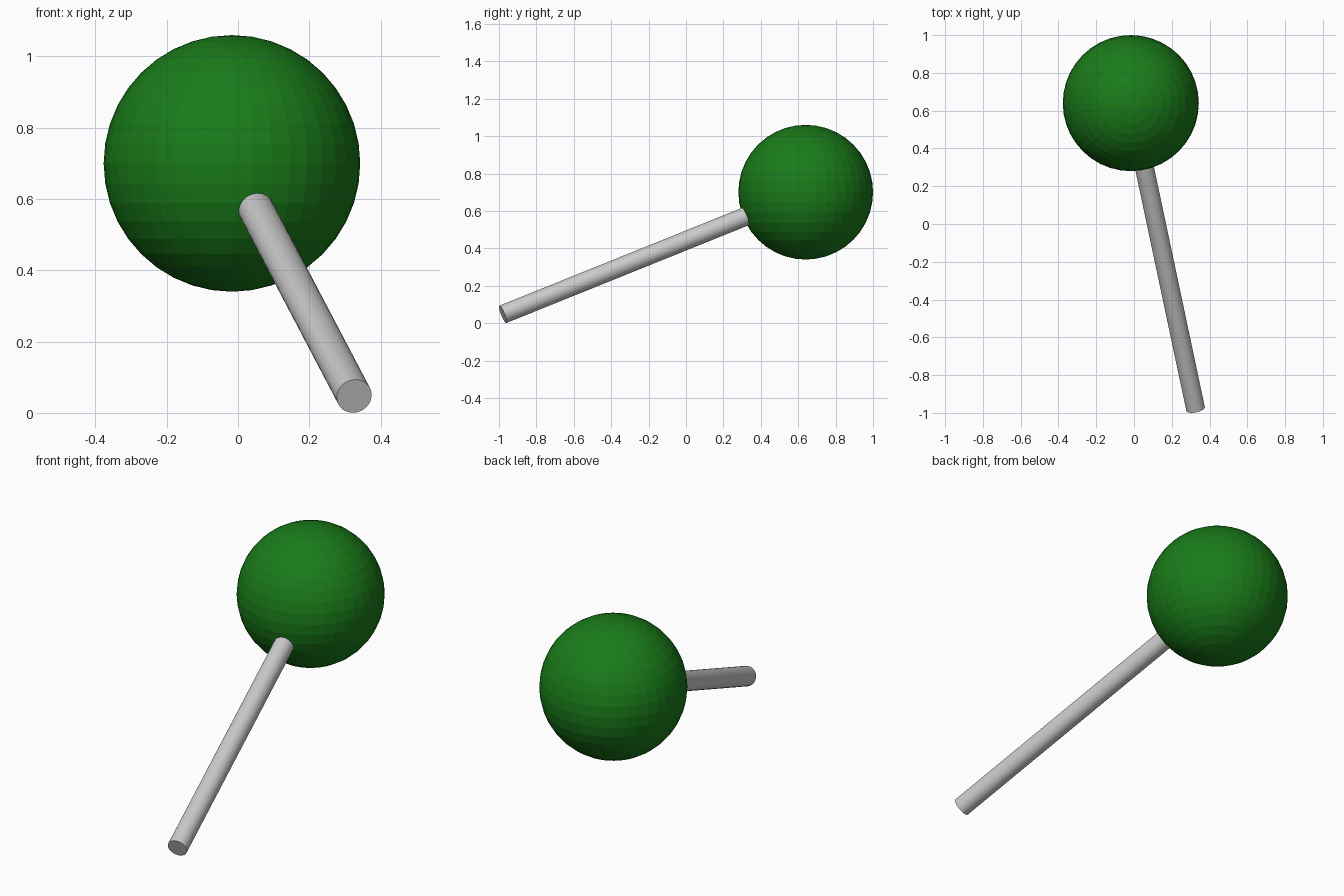
import bpy
from mathutils import Vector

if "Cube" in bpy.data.objects:
    bpy.data.objects.remove(bpy.data.objects["Cube"])

BALL_CENTRE = Vector((-0.017, 0.64, 0.70))
BALL_RADIUS = 0.36
ROD_START = Vector((0.326, -0.979, 0.047))
ROD_RADIUS = 0.05

# Ball
bpy.ops.mesh.primitive_uv_sphere_add(segments=40, ring_count=20,
                                     radius=BALL_RADIUS, location=BALL_CENTRE)
ball = bpy.context.object
ball.name = "ball"
green = bpy.data.materials.new("green")
green.diffuse_color = (0.01, 0.20, 0.01, 1)
green.use_nodes = True
green.node_tree.nodes["Principled BSDF"].inputs["Base Color"].default_value = green.diffuse_color
ball.data.materials.append(green)

# Rod, aimed at the ball centre and sunk a little into it
axis = (BALL_CENTRE - ROD_START).normalized()
rod_end = BALL_CENTRE - axis * (BALL_RADIUS - 0.08)
bpy.ops.mesh.primitive_cylinder_add(vertices=32, radius=ROD_RADIUS,
                                    depth=(rod_end - ROD_START).length,
                                    location=(ROD_START + rod_end) / 2,
                                    rotation=axis.to_track_quat('Z', 'Y').to_euler())
rod = bpy.context.object
rod.name = "rod"
